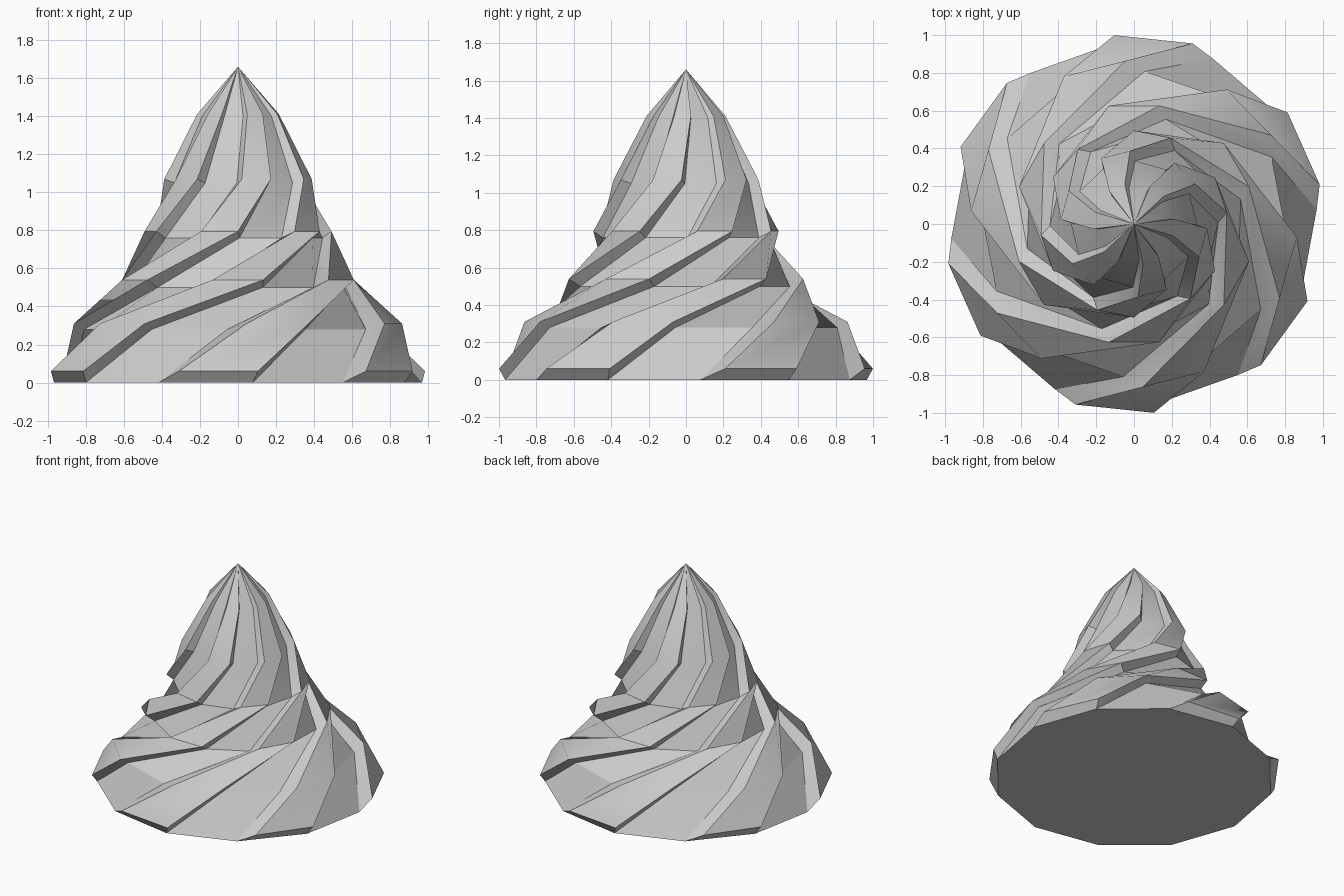
import bpy, bmesh
from math import radians, cos, sin

if "Cube" in bpy.data.objects:
    bpy.data.objects.remove(bpy.data.objects["Cube"])

# Twisted 12-sided core levels: (z, radius, angle of a ridge's right edge)
CORE = [(0, 0.97, 34.5), (0.28, 0.81, 56), (0.50, 0.58, 103), (0.76, 0.445, 151),
        (1.05, 0.335, 179), (1.40, 0.19, 188)]
# Raised ridge levels: (z, radius, left edge angle, right edge angle)
RIDGE = [(0.06, 1.005, 12, 36), (0.31, 0.865, 33, 55.4), (0.54, 0.64, 78, 102),
         (0.795, 0.495, 127, 150), (1.07, 0.388, 153, 176.5), (1.41, 0.217, 163, 187)]
TIP = (0, 0, 1.66)


def polar(r, a, z):
    return (r * cos(radians(a)), r * sin(radians(a)), z)


bm = bmesh.new()
tip = bm.verts.new(TIP)

# Core rings, even index = left edge of a ridge, odd index = right edge
core = [[bm.verts.new(polar(r, a - 30 + 30 * k, z)) for k in range(12)]
        for z, r, a in CORE]
bm.faces.new(core[0][::-1])


def strip(left, right):
    """Band of quads between two rising edge lines, closed at the tip."""
    for i in range(len(left) - 1):
        bm.faces.new((left[i], right[i], right[i + 1], left[i + 1]))
    bm.faces.new((left[-1], right[-1], tip))


for k in range(0, 12, 2):
    in_l = [ring[k] for ring in core]
    in_r = [ring[k + 1] for ring in core]
    nxt = [ring[(k + 2) % 12] for ring in core]
    out_l = [bm.verts.new(polar(r, a + 30 * k, z)) for z, r, a, b in RIDGE]
    out_r = [bm.verts.new(polar(r, b + 30 * k, z)) for z, r, a, b in RIDGE]
    strip(in_l, out_l)     # left wall
    strip(out_l, out_r)    # ridge top
    strip(out_r, in_r)     # right wall
    strip(in_r, nxt)       # groove
    bm.faces.new((in_l[0], in_r[0], out_r[0], out_l[0]))  # ridge foot

me = bpy.data.meshes.new("cream_swirl")
bm.to_mesh(me)
bm.free()
ob = bpy.data.objects.new("cream_swirl", me)
bpy.context.collection.objects.link(ob)
bpy.context.view_layer.objects.active = ob
ob.select_set(True)
bpy.ops.object.shade_smooth_by_angle(angle=radians(30))
